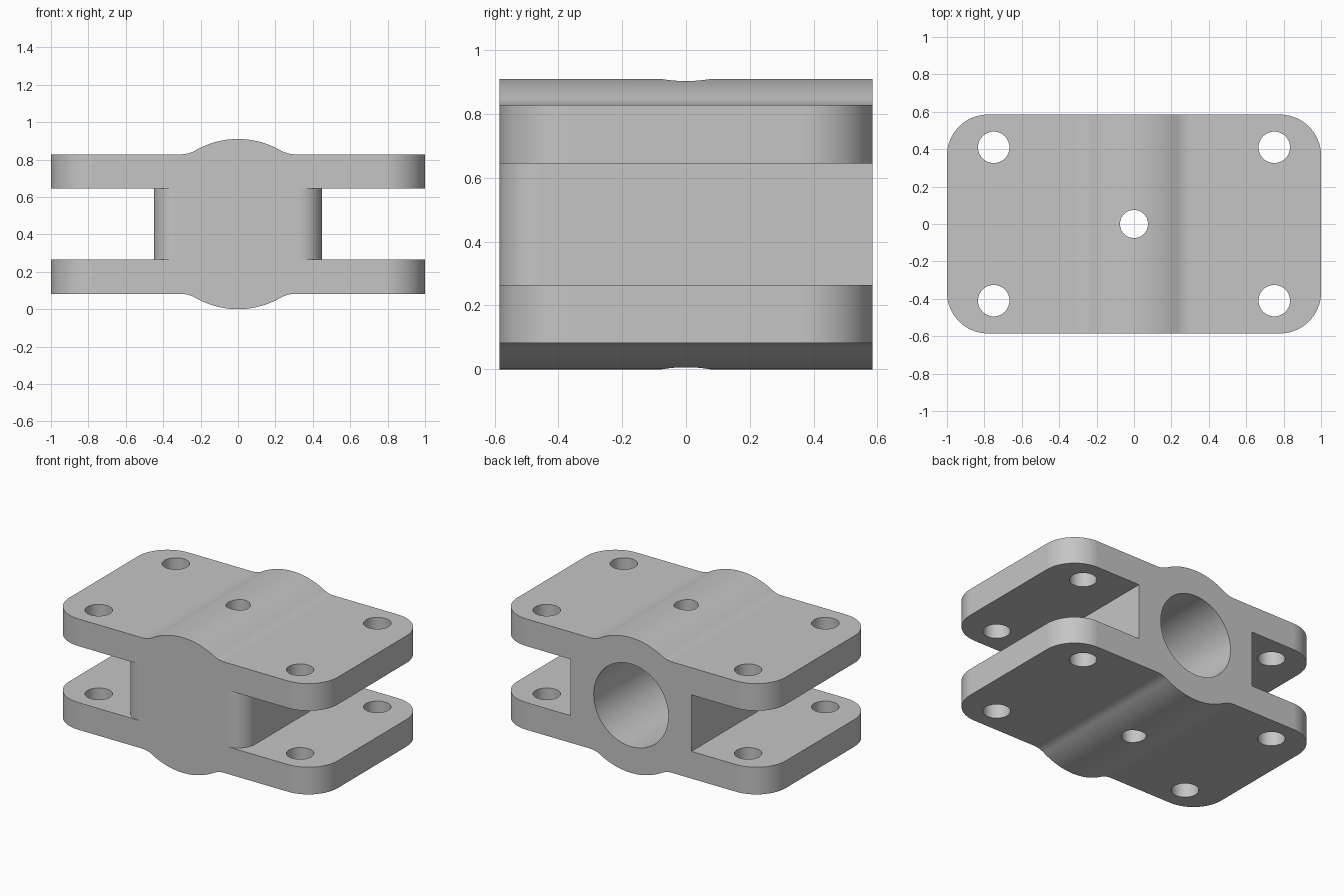
import bpy, bmesh
from math import cos, sin, pi, sqrt, atan2
from mathutils import Vector

cube = bpy.data.objects.get("Cube")
if cube:
    bpy.data.objects.remove(cube, do_unlink=True)

HALF_Y, MID_Z = 0.585, 0.455
PLATE_OUT, PLATE_IN = 0.373, 0.19    # plate faces, measured from mid height
HUB_R, FILLET_R = 0.455, 0.16

grey = bpy.data.materials.new("plain grey")
grey.use_nodes = True
grey.diffuse_color = (0.56, 0.56, 0.56, 1)
grey.node_tree.nodes["Principled BSDF"].inputs["Base Color"].default_value = grey.diffuse_color


def arc(cx, cy, r, a0, a1, n=16):
    return [(cx + r * cos(a0 + (a1 - a0) * i / n),
             cy + r * sin(a0 + (a1 - a0) * i / n)) for i in range(n + 1)]


def prism(name, outline, lo, hi, axis="Z"):
    """Extrude a closed 2D outline along Z (x, y points) or Y (x, z points)."""
    place = (lambda p, t: Vector((p[0], p[1], t))) if axis == "Z" else \
            (lambda p, t: Vector((p[0], t, p[1])))
    bm = bmesh.new()
    face = bm.faces.new([bm.verts.new(place(p, lo)) for p in outline])
    ext = bmesh.ops.extrude_face_region(bm, geom=[face])
    shift = place((0, 0), hi - lo)
    bmesh.ops.translate(bm, vec=shift,
                        verts=[v for v in ext["geom"] if isinstance(v, bmesh.types.BMVert)])
    bmesh.ops.recalc_face_normals(bm, faces=bm.faces)
    mesh = bpy.data.meshes.new(name)
    bm.to_mesh(mesh)
    bm.free()
    mesh.materials.append(grey)
    obj = bpy.data.objects.new(name, mesh)
    bpy.context.collection.objects.link(obj)
    return obj


def circle(x, y, r, n=48):
    return arc(x, y, r, 0, 2 * pi, n)[:-1]


def combine(target, tool, operation="DIFFERENCE"):
    tool.hide_render = True
    mod = target.modifiers.new("cut", "BOOLEAN")
    mod.operation, mod.solver, mod.object = operation, "EXACT", tool
    bpy.context.view_layer.objects.active = target
    bpy.ops.object.modifier_apply(modifier=mod.name)
    bpy.data.objects.remove(tool, do_unlink=True)


# Side profile: flat plates flowing through a fillet into a round hub
fx = sqrt((HUB_R + FILLET_R) ** 2 - (PLATE_OUT + FILLET_R) ** 2)
fz = PLATE_OUT + FILLET_R
ang = atan2(fz, fx)
right = [(1.1, PLATE_OUT)] + arc(fx, fz, FILLET_R, -pi / 2, ang - pi, 12)
hub = arc(0, 0, HUB_R, ang, pi - ang, 32)[1:-1]
upper = right + hub + [(-x, z) for x, z in reversed(right)]
profile = upper + [(x, -z) for x, z in reversed(upper)]
bracket = prism("clamp_bracket", [(x, z + MID_Z) for x, z in profile], -0.7, 0.7, "Y")

# Rounded plan outline
R = 0.22
plan = []
for i, (sx, sy) in enumerate([(1, 1), (-1, 1), (-1, -1), (1, -1)]):
    plan += arc(sx * (1 - R), sy * (HALF_Y - R), R, i * pi / 2, (i + 1) * pi / 2)
combine(bracket, prism("plan_outline", plan, -0.2, 1.2), "INTERSECT")

# Side slots that leave a central web with rounded front corners
W, WR = 0.45, 0.125
slot = [(1.2, 0.7), (W, 0.7)] + arc(W - WR, WR - HALF_Y, WR, 0, -pi / 2) \
    + [(W - WR, -0.7), (1.2, -0.7)]
for s in (1, -1):
    combine(bracket, prism("side_slot", [(s * x, y) for x, y in slot],
                           MID_Z - PLATE_IN, MID_Z + PLATE_IN))

# Blind bore from the back, then the vertical holes
combine(bracket, prism("bore", circle(0, MID_Z, 0.278, 64), -0.45, 0.7, "Y"))
combine(bracket, prism("centre_hole", circle(0, 0, 0.075), -0.2, 1.2))
for x in (-0.75, 0.75):
    for y in (-0.41, 0.41):
        combine(bracket, prism("bolt_hole", circle(x, y, 0.084), -0.2, 1.2))

# Smooth curved walls, crisp edges
bpy.ops.object.select_all(action="DESELECT")
bracket.select_set(True)
bpy.context.view_layer.objects.active = bracket
bpy.ops.object.shade_smooth_by_angle(angle=pi / 6)
weighted = bracket.modifiers.new("even_flats", "WEIGHTED_NORMAL")
weighted.keep_sharp = True
